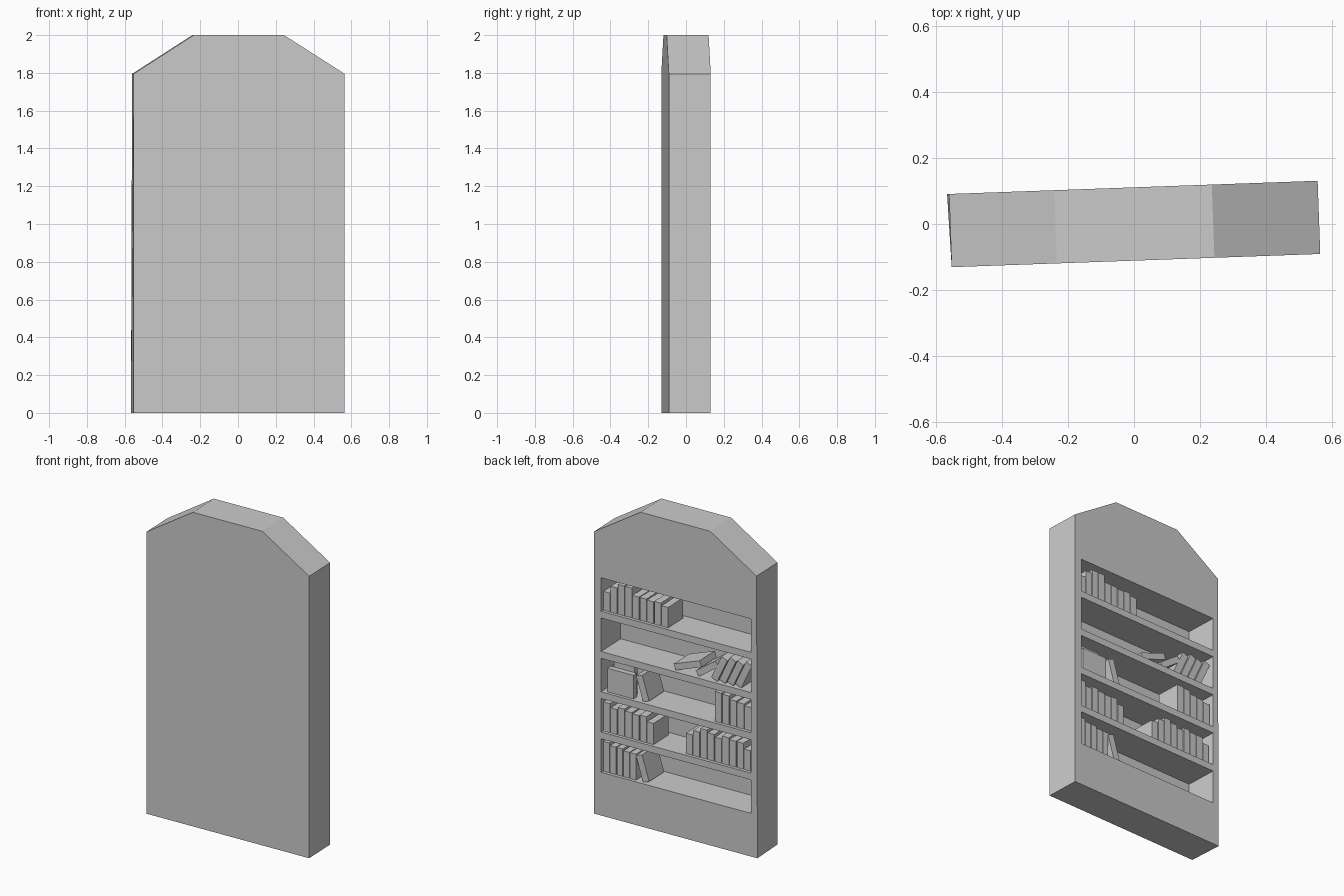
import bpy, bmesh
from math import radians
from mathutils import Matrix, Vector

if "Cube" in bpy.data.objects:
    bpy.data.objects.remove(bpy.data.objects["Cube"])

TURN = Matrix.Rotation(radians(2.05), 4, 'Z')
BACK = 0.111            # open side of the case (+y)
X0 = 0.512              # shelf wall on the +x side
FLOORS = [0.275 + 0.2563 * i for i in range(5)]


def make_object(name, bm):
    bmesh.ops.recalc_face_normals(bm, faces=bm.faces)
    bm.transform(TURN)
    me = bpy.data.meshes.new(name)
    bm.to_mesh(me)
    bm.free()
    ob = bpy.data.objects.new(name, me)
    bpy.context.collection.objects.link(ob)
    return ob


def add_box(bm, lo, hi, mat=Matrix()):
    lo, hi = Vector(lo), Vector(hi)
    m = mat @ Matrix.Translation((lo + hi) / 2) @ Matrix.Diagonal((*(hi - lo), 1))
    bmesh.ops.create_cube(bm, size=1, matrix=m)


# case body: clipped-top outline pushed through its depth
outline = [(-0.557, 0), (0.561, 0), (0.561, 1.795), (0.24, 2), (-0.238, 2), (-0.557, 1.795)]
bm = bmesh.new()
face = bm.faces.new([bm.verts.new((x, -BACK, z)) for x, z in outline])
ext = bmesh.ops.extrude_face_region(bm, geom=[face])
for v in ext['geom']:
    if isinstance(v, bmesh.types.BMVert):
        v.co.y = BACK
        if v.co.x < -0.5 and v.co.z < 0.1:
            v.co.x -= 0.006
case = make_object("bookcase_body", bm)

# five shelf recesses cut from the back
bm = bmesh.new()
for z in FLOORS:
    add_box(bm, (-0.52, BACK - 0.208, z), (X0, BACK + 0.1, z + 0.213))
cutter = make_object("recess_cutter", bm)
cutter.hide_render = True
mod = case.modifiers.new("recesses", 'BOOLEAN')
mod.operation = 'DIFFERENCE'
mod.solver = 'EXACT'
mod.object = cutter
bpy.context.view_layer.objects.active = case
bpy.ops.object.modifier_apply(modifier=mod.name)
bpy.data.objects.remove(cutter)

count = 0


def book(shelf, s, h, w=0.044, lean=0, depth=0.16, inset=0.02):
    """s: distance of the pivot edge from the +x wall; lean > 0 tips toward +x."""
    global count
    count += 1
    bm = bmesh.new()
    mat = Matrix.Translation((X0 - s, 0, FLOORS[shelf])) @ Matrix.Rotation(radians(lean), 4, 'Y')
    x0, x1 = (0, w) if lean < 0 else (-w, 0)
    add_box(bm, (x0, BACK - inset - depth, 0), (x1, BACK - inset, h), mat)
    make_object(f"book_{count:02d}", bm)


def row(shelf, start, heights, pitch=0.05):
    for i, h in enumerate(heights):
        book(shelf, start + i * pitch, h, w=pitch - 0.005)


# upright rows of books
row(4, 0.003, [0.12, 0.165, 0.19, 0.19, 0.145, 0.145, 0.14, 0.145, 0.13])
row(2, 0.77, [0.19, 0.185, 0.165, 0.16, 0.15], 0.051)
row(1, 0.003, [0.185, 0.16, 0.175, 0.165, 0.16, 0.165, 0.135])
row(1, 0.57, [0.13, 0.16, 0.185, 0.17, 0.155, 0.175, 0.165, 0.165, 0.13])
row(0, 0.003, [0.19, 0.175, 0.175, 0.165, 0.165], 0.046)

# books leaning to the +x side against their neighbours
book(0, 0.275, 0.165, lean=17)
book(2, 0.275, 0.16, lean=17)

# books shown cover-out
book(2, 0.03, 0.15, w=0.18, depth=0.035)
book(2, 0.05, 0.19, w=0.14, depth=0.035, inset=0.06)
book(2, 0.01, 0.13, w=0.15, depth=0.035, inset=0.1)

# slumped books on the fourth shelf
for i, h in enumerate([0.165, 0.175, 0.165, 0.175]):
    book(3, 0.785 + i * 0.055, h, lean=-25)
book(3, 0.66, 0.165, w=0.04, lean=-55)
book(3, 0.50, 0.19, w=0.04, lean=-70)
